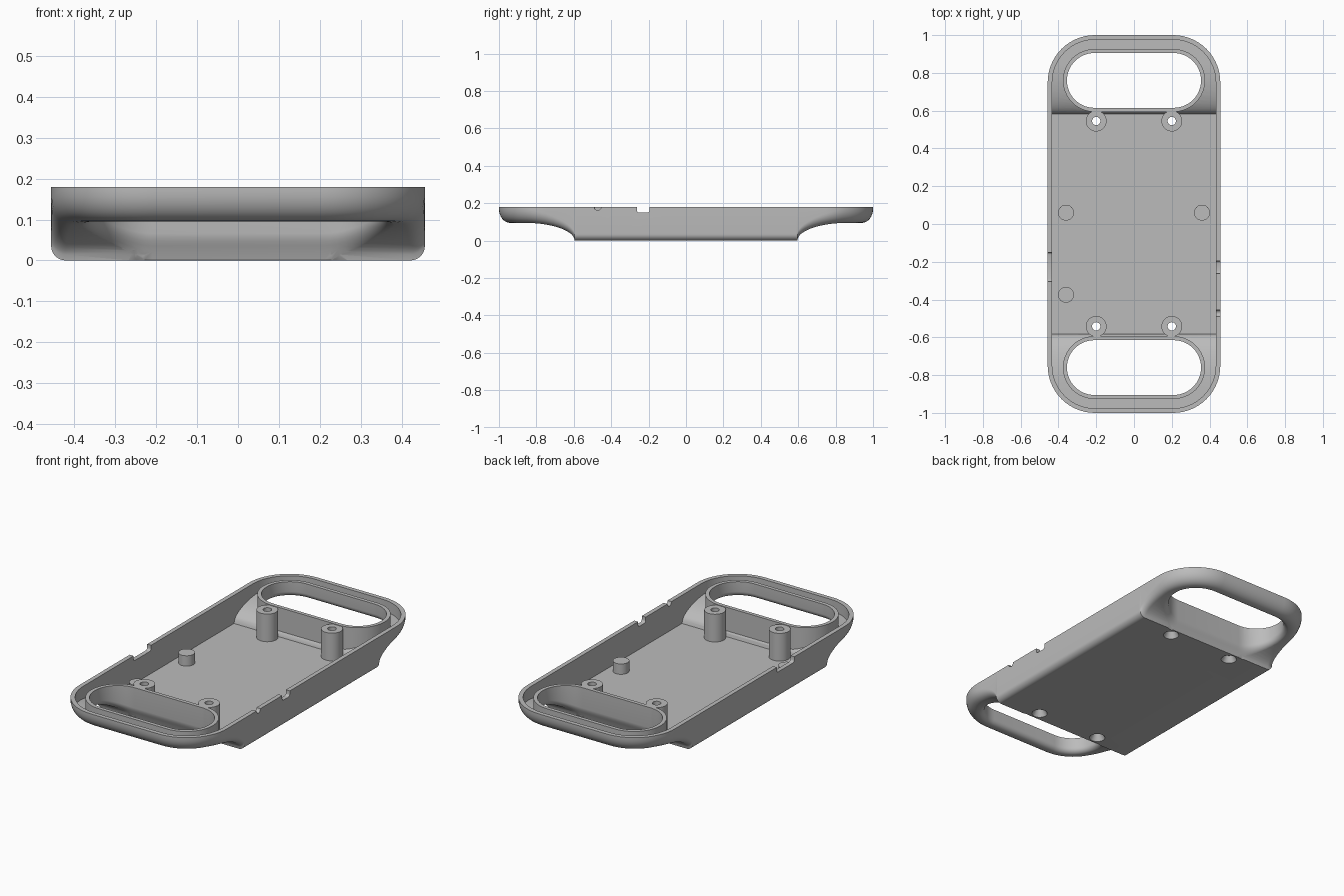
import bpy, bmesh, math
from mathutils import Matrix

cube = bpy.data.objects.get("Cube")
if cube:
    bpy.data.objects.remove(cube, do_unlink=True)

TOP = 0.18           # rim height
WALL = 0.024         # outer wall thickness
LIFT = 0.095         # underside height of the handles
SLOPE_IN, SLOPE_OUT = 0.595, 0.86
HANDLE_Y = 0.76

grey = bpy.data.materials.new("light_grey")
grey.use_nodes = True
grey.diffuse_color = (0.5, 0.5, 0.5, 1)
grey.node_tree.nodes["Principled BSDF"].inputs["Base Color"].default_value = (0.5, 0.5, 0.5, 1)


def underside(y):
    """Flat belly that sweeps up in an elliptical curve to the handles."""
    t = (SLOPE_OUT - abs(y)) / (SLOPE_OUT - SLOPE_IN)
    t = min(max(t, 0), 1)
    return LIFT * math.sqrt(1 - t * t)


def floor(y):
    return underside(abs(y) + 0.012) + 0.022


def blend(y):
    return min(max((abs(y) - 0.6) / 0.26, 0), 1)


def ring(hw, hh, rad, cy, inset, height, stations=(), steps=14):
    """Rounded rectangle, mirrored in x; inset and height are functions of y."""
    half = []
    for side in (-1, 1):
        for k in range(steps + 1):
            if side == 1 and k == 0 and not stations:
                continue
            a = math.pi / 2 * (k / steps - (side < 0))
            c = cy + side * (hh - rad)
            y0 = c + rad * math.sin(a)
            d = inset(y0)
            y = c + (rad - d) * math.sin(a)
            half.append((hw - rad + (rad - d) * math.cos(a), y, height(y)))
        if side == -1:
            half += [(hw - inset(y), y, height(y)) for y in stations]
    return half + [(-x, y, z) for x, y, z in reversed(half)]


def finish(name, bm):
    bmesh.ops.recalc_face_normals(bm, faces=bm.faces)
    me = bpy.data.meshes.new(name)
    bm.to_mesh(me)
    bm.free()
    ob = bpy.data.objects.new(name, me)
    bpy.context.collection.objects.link(ob)
    me.materials.append(grey)
    return ob


def loft(name, rings):
    """Bridge the rings and close both ends with strips across x."""
    bm = bmesh.new()
    loops = [[bm.verts.new(p) for p in r] for r in rings]
    n = len(loops[0])
    for a, b in zip(loops, loops[1:]):
        for i in range(n):
            j = (i + 1) % n
            bm.faces.new((a[i], a[j], b[j], b[i]))
    for lp in (loops[0], loops[-1]):
        for i in range(n // 2 - 1):
            bm.faces.new((lp[i], lp[i + 1], lp[n - 2 - i], lp[n - 1 - i]))
    return finish(name, bm)


def post(name, x, y, z0, z1, r0, r1=None, axis="Z"):
    bm = bmesh.new()
    bmesh.ops.create_cone(bm, cap_ends=True, segments=32, radius1=r0,
                          radius2=r0 if r1 is None else r1, depth=z1 - z0)
    m = Matrix.Translation((x, y, (z0 + z1) / 2))
    if axis == "X":
        m = m @ Matrix.Rotation(math.pi / 2, 4, "Y")
    bm.transform(m)
    return finish(name, bm)


def notch(name, x, y0, y1, depth):
    """Box cutter with softened lower corners."""
    bm = bmesh.new()
    bmesh.ops.create_cube(bm, size=1)
    bm.transform(Matrix.Translation((x, (y0 + y1) / 2, TOP))
                 @ Matrix.Diagonal((0.1, y1 - y0, depth * 2, 1)))
    low = [e for e in bm.edges if all(v.co.z < TOP for v in e.verts)
           and abs(e.verts[0].co.x - e.verts[1].co.x) > 0.05]
    bmesh.ops.bevel(bm, geom=low, offset=0.012, segments=3, affect="EDGES", profile=0.5)
    return finish(name, bm)


def combine(target, other, operation):
    mod = target.modifiers.new(operation.lower(), "BOOLEAN")
    mod.object, mod.operation, mod.solver = other, operation, "EXACT"
    bpy.context.view_layer.objects.active = target
    bpy.ops.object.modifier_apply(modifier=mod.name)
    bpy.data.objects.remove(other, do_unlink=True)


# Tray: rounded outside, rim, vertical inside walls and floor
steps_y = [0.3, 0.55, 0.583, 0.588, 0.595, 0.598, 0.603, 0.61, 0.62, 0.635, 0.655, 0.68, 0.71]
stations = [-y for y in reversed(steps_y)] + [0] + steps_y


def outer(inset, height):
    return ring(0.457, 1.0, 0.25, 0, inset, height, stations)


rings = []
for k in range(9):
    a = math.pi / 2 * k / 8
    rings.append(outer(lambda y: (0.035 + 0.025 * blend(y)) * (1 - math.sin(a)),
                       lambda y: underside(y) + (0.035 + 0.04 * blend(y)) * (1 - math.cos(a))))
rings.append(outer(lambda y: 0, lambda y: TOP))
rings.append(outer(lambda y: WALL, lambda y: TOP))
rings.append(outer(lambda y: WALL, floor))
case = loft("lower_case", rings)


def grip(cy, offset, height):
    return ring(0.355 + offset, 0.145 + offset, 0.145 + offset, cy, lambda y: 0, height)


# Walls around the handle openings
for s in (-1, 1):
    combine(case, loft("grip_wall", [
        grip(s * HANDLE_Y, 0.021, lambda y: underside(abs(y) + 0.006) + 0.011),
        grip(s * HANDLE_Y, 0.021, lambda y: TOP)]), "UNION")

# Screw bosses and locating pins
corners = [(x, y) for x in (-0.2, 0.2) for y in (-0.542, 0.545)]
for x, y in corners:
    combine(case, post("screw_boss", x, y, 0.01, TOP - 0.003, 0.055), "UNION")
for x, y in ((-0.36, 0.06), (0.36, 0.06), (-0.36, -0.375)):
    combine(case, post("locating_pin", x, y, 0.01, 0.08, 0.042), "UNION")

# Handle openings, flared where they meet the underside
SOFT = 0.03
for s in (-1, 1):
    cut = [grip(s * HANDLE_Y, SOFT, lambda y: -0.1)]
    for k in range(7):
        a = math.pi / 2 * k / 6
        cut.append(grip(s * HANDLE_Y, SOFT * (1 - math.sin(a)),
                        lambda y: underside(y) - 0.0005 + SOFT * (1 - math.cos(a))))
    cut.append(grip(s * HANDLE_Y, 0, lambda y: 0.3))
    combine(case, loft("grip_cutter", cut), "DIFFERENCE")

# Screw holes with countersinks
for x, y in corners:
    combine(case, post("screw_cutter", x, y, -0.1, 0.3, 0.022), "DIFFERENCE")
    combine(case, post("sink_cutter", x, y, -0.002, 0.035, 0.042, 0.023), "DIFFERENCE")

# Port notches in the side rims
combine(case, notch("port_cutter", 0.445, -0.262, -0.195, 0.03), "DIFFERENCE")
combine(case, notch("port_cutter", -0.445, -0.305, -0.15, 0.03), "DIFFERENCE")
for x, y in ((0.445, -0.472), (-0.445, -0.365)):
    cutter = post("button_cutter", x, y, TOP - 0.05, TOP + 0.05, 0.018, axis="X")
    combine(case, cutter, "DIFFERENCE")

bpy.ops.object.select_all(action="DESELECT")
case.select_set(True)
bpy.context.view_layer.objects.active = case
bpy.ops.object.shade_smooth_by_angle(angle=math.radians(32))
